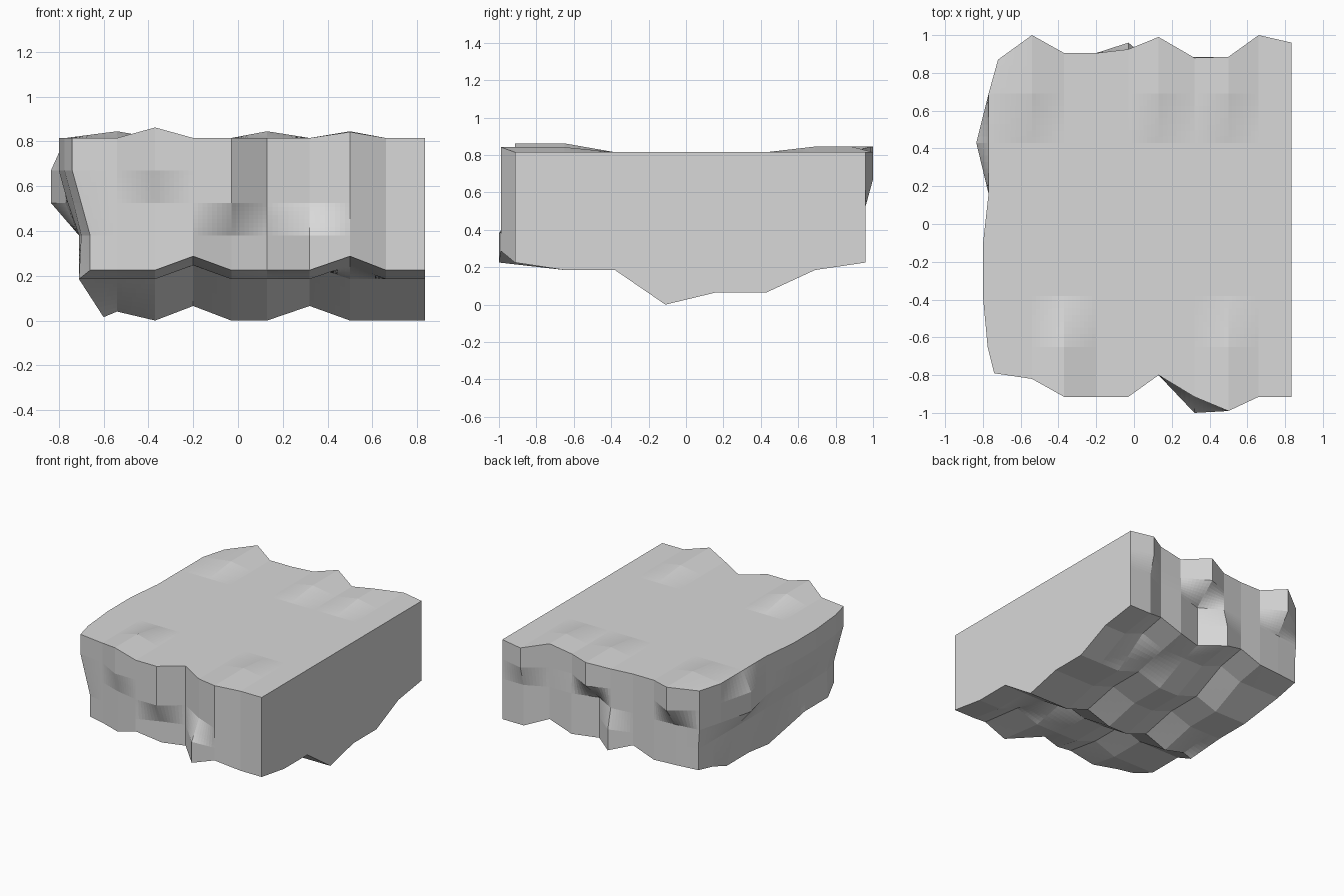
import bpy
import bmesh

cube = bpy.data.objects.get("Cube")
if cube:
    bpy.data.objects.remove(cube, do_unlink=True)

# Lattice stations and wall outlines of the rock
XS = [-.72, -.54, -.37, -.2, -.03, .13, .32, .5, .66, .835]
YS = [-.915, -.65, -.38, -.11, .16, .43, .69, .96]
ZS = [.225, .38, .525, .67, .815]
KEEL = [.225, .185, .185, 0, .065, .065, .185, .225]
LEFT_TOP = [-.74, -.775, -.8, -.8, -.77, -.77, -.77, -.72]
LEFT_LOW = [-.66, -.7, -.71, -.71, -.71, -.71, -.71, -.71]
LEFT_FOOT = [-.66, -.71, -.71, -.6, -.63, -.63, -.71, -.71]
FRONT_HIGH = [-.79, -.82, -.915, -.915, -.915, -.8, -.915, -.99, -.915, -.915]
FRONT_LOW = [-.79, -.82, -.88, -.915, -.85, -.8, -1, -.99, -.915, -.915]
BACK_HIGH = [.87, 1, .905, .905, .925, .99, .88, .885, 1, .96]
BACK_LOW = [.87, .89, .905, .905, .96, .83, .885, .885, .96, .96]
NX, NY, NZ = len(XS) - 1, len(YS) - 1, len(ZS) - 1


def underside(i, j):
    """Height of the lumpy underside, with ridges running front to back."""
    if j == 3:
        lift = {0: .015, 1: .04, 3: .065, 6: .065}.get(i, 0)
    elif j in (2, 4, 5):
        lift = .06 if i in (3, 6) else 0
    else:
        lift = .062 if i in (3, 7) else 0
    return KEEL[j] + lift


def top(i, j):
    """Height of the top with its low bumps along the front and back."""
    if j < 2 and i == 2:
        return .862
    if j < 2 and i == 7:
        return .842
    return .845 if j > 5 and i in (1, 5, 7) else ZS[NZ]


def left_wall(j, k):
    """Left side leans in towards the foot and bulges near the back."""
    if k == 0:
        return LEFT_FOOT[j]
    if k == 1:
        return LEFT_LOW[j]
    if j == 5 and k < NZ:
        return -.835
    lean = .04 if k == 2 and j < 4 else 0
    return LEFT_TOP[j] + lean


def place(i, j, k):
    x, y, z = XS[i], YS[j], ZS[k]
    if k == 0:
        z = underside(i, j)
    elif k == NZ:
        z = top(i, j)
    if i == 0:
        x = left_wall(j, k)
    # Each wall column shifts from its low to its high outline at one row
    if j == 0:
        change = 3 if i == 2 else 2
        y = (FRONT_HIGH if k >= change else FRONT_LOW)[i]
    elif j == NY:
        change = 2 if i == 4 else 3
        y = (BACK_HIGH if k >= change else BACK_LOW)[i]
    return x, y, z


# Closed shell of quads over the six sides
bm = bmesh.new()
nodes = {}


def node(p):
    if p not in nodes:
        nodes[p] = bm.verts.new(place(*p))
    return nodes[p]


size = (NX, NY, NZ)
for axis in range(3):
    u, v = (axis + 1) % 3, (axis + 2) % 3
    for end in (0, size[axis]):
        for a in range(size[u]):
            for b in range(size[v]):
                ring = []
                for da, db in ((0, 0), (1, 0), (1, 1), (0, 1)):
                    p = [0, 0, 0]
                    p[axis], p[u], p[v] = end, a + da, b + db
                    ring.append(node(tuple(p)))
                bm.faces.new(ring if end else ring[::-1])

bmesh.ops.recalc_face_normals(bm, faces=bm.faces)
mesh = bpy.data.meshes.new("rock_block")
bm.to_mesh(mesh)
bm.free()
rock = bpy.data.objects.new("rock_block", mesh)
bpy.context.collection.objects.link(rock)

# Straight subdivision gives the twisted panels their fine facets
facets = rock.modifiers.new("facets", "SUBSURF")
facets.subdivision_type = "SIMPLE"
facets.levels = facets.render_levels = 3

# Plain grey stone
stone = bpy.data.materials.new("grey_stone")
stone.use_nodes = True
grey = (.69, .69, .69, 1)
stone.diffuse_color = grey
stone.node_tree.nodes["Principled BSDF"].inputs["Base Color"].default_value = grey
mesh.materials.append(stone)
